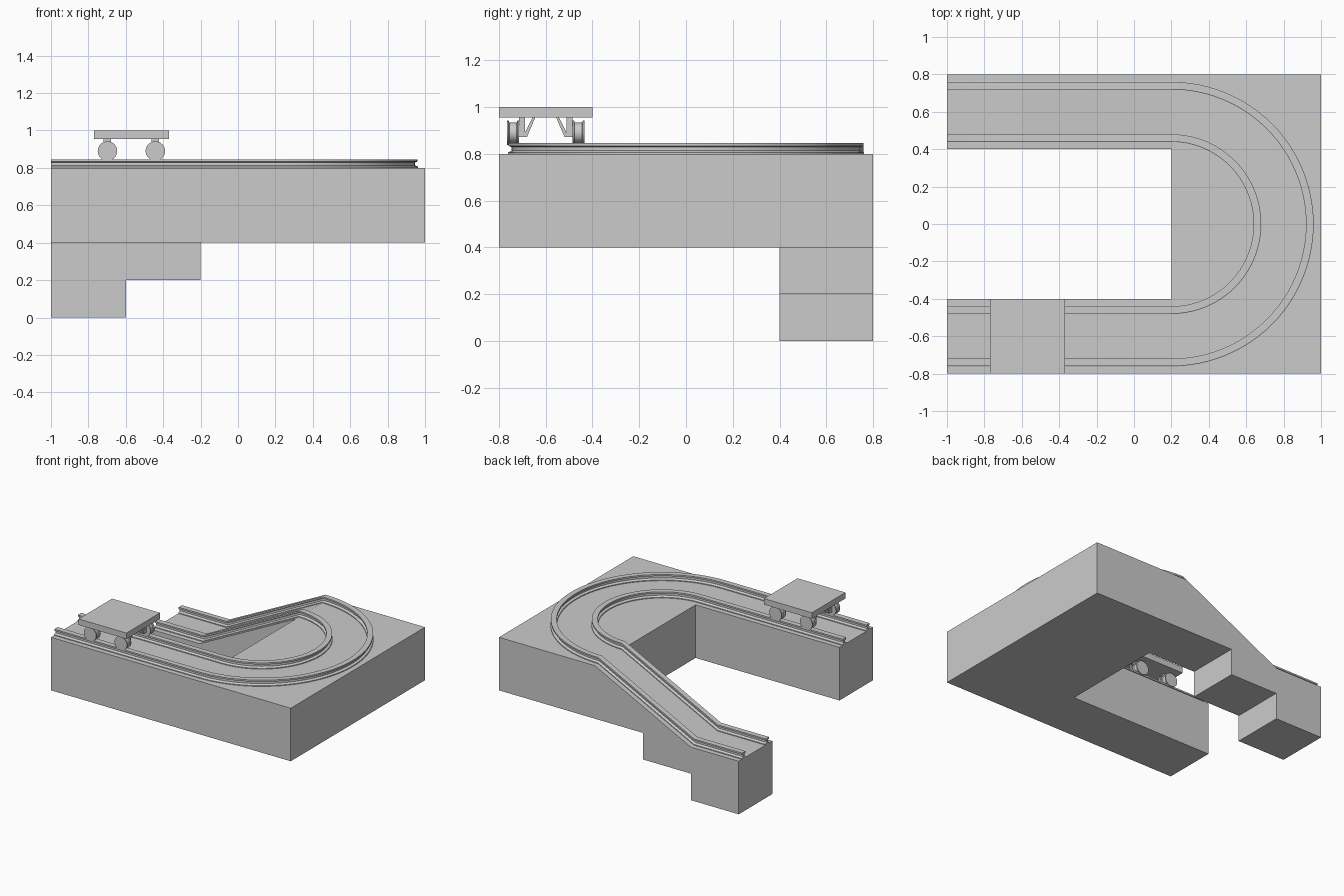
import bpy, bmesh, math
from mathutils import Vector

if "Cube" in bpy.data.objects:
    bpy.data.objects.remove(bpy.data.objects["Cube"])


def finish(bm, name, smooth=False):
    bmesh.ops.recalc_face_normals(bm, faces=bm.faces)
    me = bpy.data.meshes.new(name)
    bm.to_mesh(me)
    bm.free()
    if smooth:
        me.polygons.foreach_set("use_smooth", [True] * len(me.polygons))
        me.set_sharp_from_angle(angle=math.radians(30))
    ob = bpy.data.objects.new(name, me)
    bpy.context.scene.collection.objects.link(ob)
    return ob


def prism(bm, points, offset):
    face = bm.faces.new([bm.verts.new(p) for p in points])
    new = bmesh.ops.extrude_face_region(bm, geom=[face], use_keep_orig=True)["geom"]
    verts = [g for g in new if isinstance(g, bmesh.types.BMVert)]
    bmesh.ops.translate(bm, verts=verts, vec=offset)


def sweep(bm, rings, closed=False):
    loops = [[bm.verts.new(p) for p in ring] for ring in rings]
    n = len(loops[0])
    pairs = list(zip(loops, loops[1:])) + ([(loops[-1], loops[0])] if closed else [])
    for a, b in pairs:
        for i in range(n):
            j = (i + 1) % n
            bm.faces.new((a[i], a[j], b[j], b[i]))
    if not closed:
        bm.faces.new(loops[0])
        bm.faces.new(loops[-1][::-1])


# track bed: level L-shaped slab plus the sloping arm with a stepped underside
bm = bmesh.new()
plan = [(-1, -.8), (1, -.8), (1, .8), (.2, .8), (.2, .4), (.2, -.4), (-1, -.4)]
prism(bm, [(x, y, .4) for x, y in plan], Vector((0, 0, .4)))
side = [(-1, 0), (-.6, 0), (-.6, .2), (-.2, .2), (-.2, .4), (.2, .4), (.2, .8), (-.6, .4), (-1, .4)]
prism(bm, [(x, .4, z) for x, z in side], Vector((0, .4, 0)))
bmesh.ops.remove_doubles(bm, verts=bm.verts, dist=1e-4)
joint = [f for f in bm.faces if (f.calc_center_median() - Vector((.2, .6, .6))).length < .01]
bmesh.ops.delete(bm, geom=joint, context='FACES')
finish(bm, "track_bed")

# rails: I-shaped section swept along the straight, the bend and the slope
half = [(.022, 0), (.022, .006), (.006, .014), (.006, .029), (.02, .034), (.02, .046)]
section = half + [(-u, v) for u, v in reversed(half)]
STEPS = 48


def rail(name, radius):
    path = [(-1, -math.pi / 2, .8)]
    path += [(.2, -math.pi / 2 + math.pi * i / STEPS, .8) for i in range(STEPS + 1)]
    path += [(-.6, math.pi / 2, .4), (-1, math.pi / 2, .4)]
    rings = [[(x + (radius + u) * math.cos(a), (radius + u) * math.sin(a), z + v)
              for u, v in section] for x, a, z in path]
    bm = bmesh.new()
    sweep(bm, rings)
    finish(bm, name, True)


rail("outer_rail", .74)
rail("inner_rail", .46)

# cart deck
CX, CY = -.57, -.6
bm = bmesh.new()
prism(bm, [(CX + sx * .2, CY + sy * .2, .955) for sx, sy in ((-1, -1), (1, -1), (1, 1), (-1, 1))],
      Vector((0, 0, .045)))
finish(bm, "cart_deck")

# wheels: double-flanged discs; brackets: post with a diagonal brace
wheel_section = [(-.026, .052), (-.019, .052), (-.016, .044), (.016, .044), (.019, .052), (.026, .052)]
post = [(.114, .955), (.114, .873), (.088, .873), (.088, .955)]
brace = [(.088, .873), (.088, .892), (.057, .955), (.045, .955), (.08, .873)]
for end, dx in (("rear", -.128), ("front", .128)):
    for hand, sy in (("right", -1), ("left", 1)):
        x0 = CX + dx
        bm = bmesh.new()
        sweep(bm, [[(x0 + r * math.cos(2 * math.pi * k / 32), CY + sy * .14 + w,
                     .89 + r * math.sin(2 * math.pi * k / 32)) for k in range(32)]
                   for w, r in wheel_section])
        finish(bm, f"{end}_{hand}_wheel", True)
        bm = bmesh.new()
        for shape in (post, brace):
            prism(bm, [(x0 - .02, CY + sy * y, z) for y, z in shape], Vector((.04, 0, 0)))
        finish(bm, f"{end}_{hand}_bracket")
